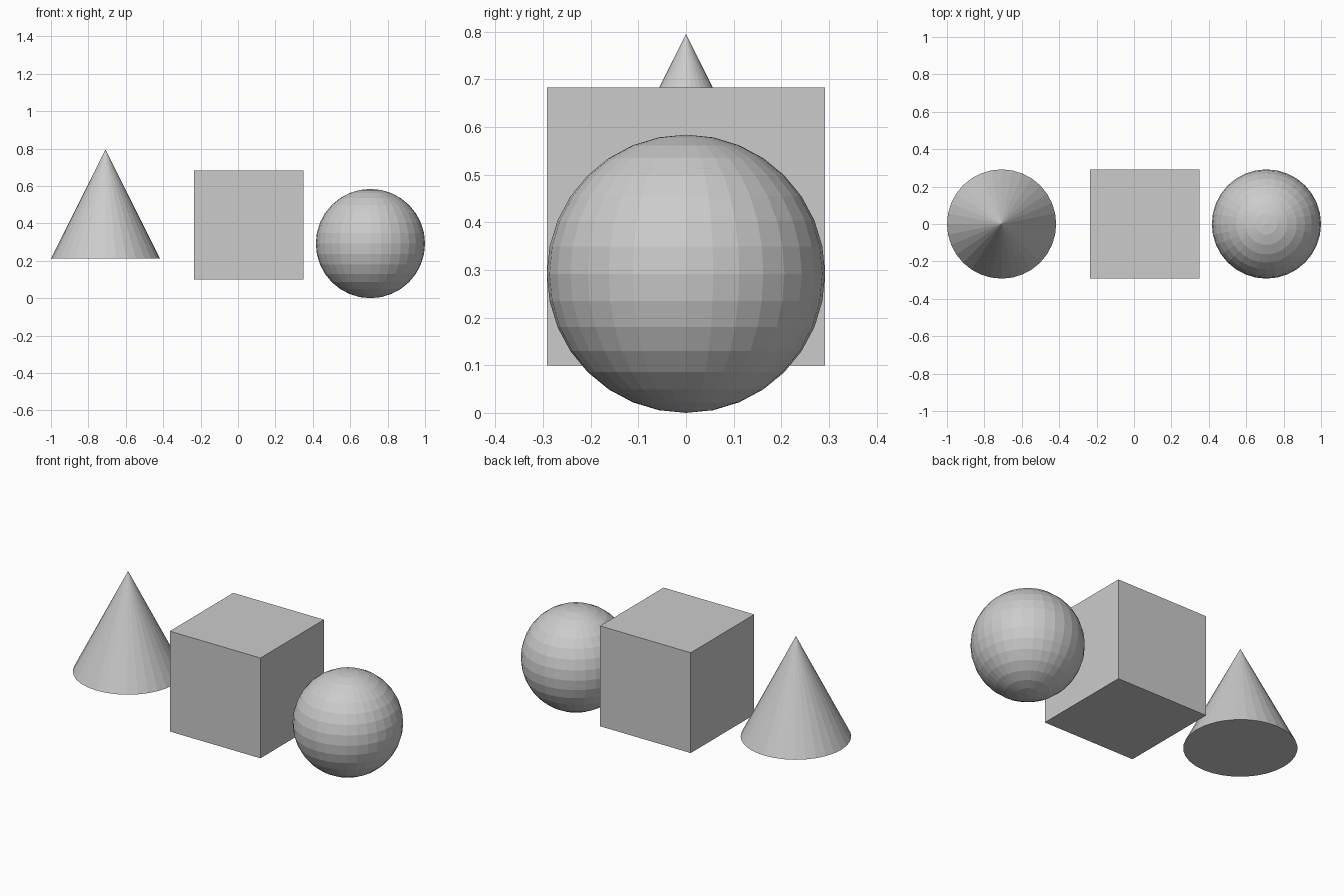
import bpy

if "Cube" in bpy.data.objects:
    bpy.data.objects.remove(bpy.data.objects["Cube"])

R = 0.292  # shared half-size of all three solids

# Cone on the left, closed base
bpy.ops.mesh.primitive_cone_add(vertices=32, radius1=R, radius2=0, depth=2 * R,
                                location=(-0.708, 0, 0.503))
bpy.context.object.name = "cone"

# Cube in the middle
bpy.ops.mesh.primitive_cube_add(size=2 * R, location=(0.057, 0, 0.391))
bpy.context.object.name = "cube"

# Flat-faced sphere on the right
bpy.ops.mesh.primitive_uv_sphere_add(segments=32, ring_count=16, radius=R,
                                     location=(0.708, 0, R))
bpy.context.object.name = "sphere"
